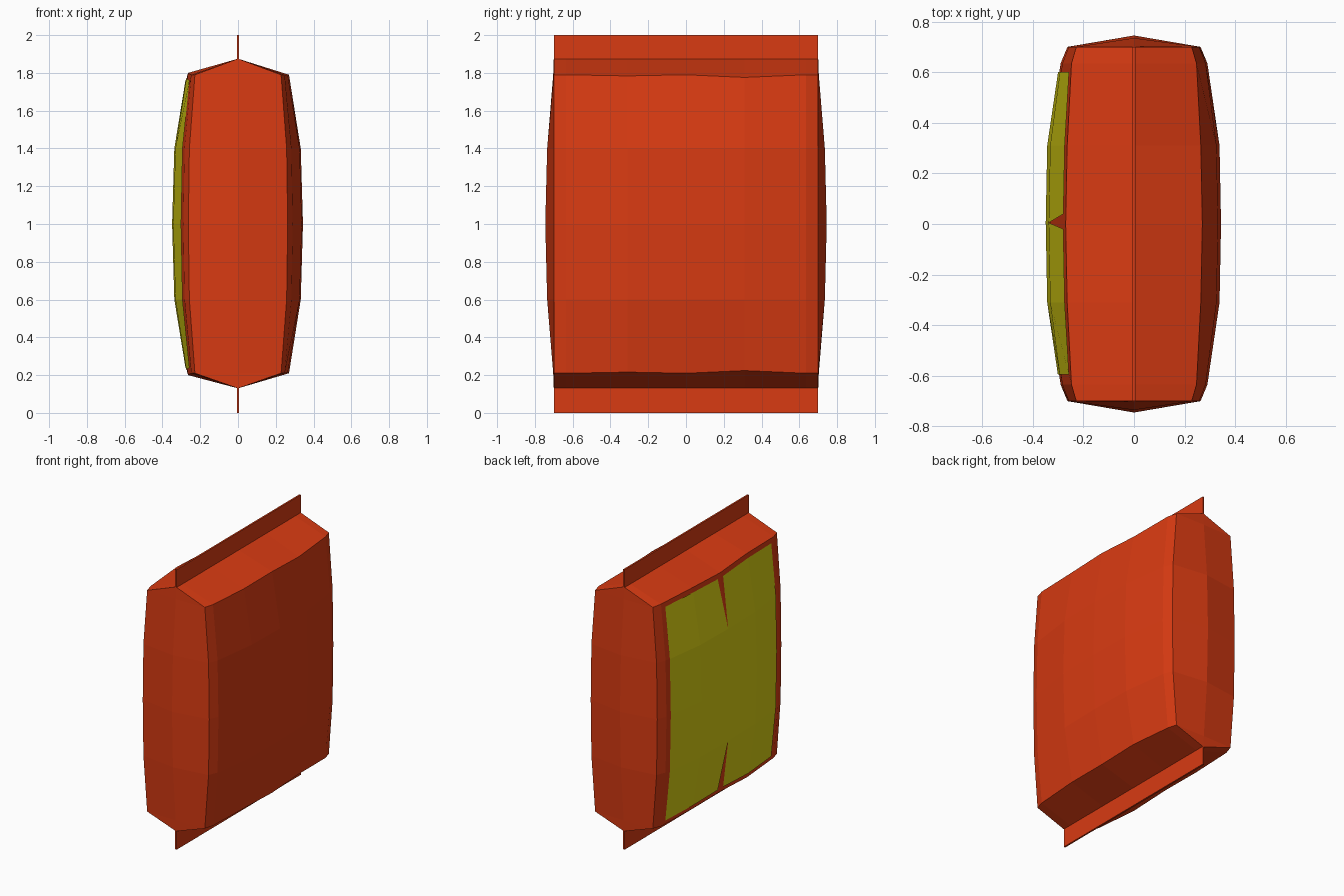
import bpy, bmesh

if "Cube" in bpy.data.objects:
    bpy.data.objects.remove(bpy.data.objects["Cube"])


def material(name, color):
    m = bpy.data.materials.new(name)
    m.diffuse_color = color
    m.use_nodes = True
    m.node_tree.nodes["Principled BSDF"].inputs["Base Color"].default_value = m.diffuse_color
    return m


RED = material("red_orange", (0.69, 0.043, 0.006, 1))
OLIVE = material("yellow_olive", (0.69, 0.62, 0.006, 1))

# Panel columns (y), their bulge at mid height and at the ends
YS = [-0.70, -0.635, -0.31, 0.0, 0.31, 0.635, 0.70]
MID = [0.263, 0.29, 0.338, 0.344, 0.338, 0.29, 0.263]
END = [0.228, 0.247, 0.264, 0.270, 0.264, 0.247, 0.228]
# Crumple of the shoulder edge on each face
DIP = {1: [0, 0, 0.006, 0, 0.014, 0, 0], -1: [0, 0, -0.01, 0.008, 0, -0.004, 0]}
# Height (from centre), bulge weight, side gusset depth
LEVELS = [(-0.79, 0.0, 0.703), (-0.4, 0.84, 0.735), (0, 1.0, 0.745),
          (0.4, 0.84, 0.735), (0.79, 0.0, 0.703)]


def finish(bm, name, mat):
    bmesh.ops.recalc_face_normals(bm, faces=bm.faces)
    me = bpy.data.meshes.new(name)
    bm.to_mesh(me)
    bm.free()
    me.materials.append(mat)
    ob = bpy.data.objects.new(name, me)
    bpy.context.collection.objects.link(ob)
    return ob


def ring(h, w, gusset):
    pts = []
    for side in (1, -1):
        col = list(range(7))[::side]
        for i in col:
            z = h
            if w == 0:
                z -= DIP[side][i] * (1 if h > 0 else -1)
            pts.append((side * (END[i] + (MID[i] - END[i]) * w), YS[i], 1 + z))
        pts.append((0, side * gusset, 1 + h))
    return pts


# Pouch body: stacked rings closed by a ridge at top and bottom
bm = bmesh.new()
rings = [[bm.verts.new(p) for p in ring(*lv)] for lv in LEVELS]
n = len(rings[0])
for a, b in zip(rings, rings[1:]):
    for i in range(n):
        j = (i + 1) % n
        bm.faces.new((a[i], a[j], b[j], b[i]))
for r, z in ((rings[0], 0.13), (rings[-1], 1.875)):
    ridge = [bm.verts.new((0, y, z)) for y in YS]
    for i in range(6):
        bm.faces.new((r[i], r[i + 1], ridge[i + 1], ridge[i]))
        bm.faces.new((r[14 - i], r[13 - i], ridge[i + 1], ridge[i]))
    for g, p, q, e in ((7, 6, 8, 6), (15, 14, 0, 0)):
        bm.faces.new((r[p], r[g], ridge[e]))
        bm.faces.new((r[g], r[q], ridge[e]))
finish(bm, "pouch_body", RED)


# Flat crimped seals
def seal(name, z0, z1):
    bm = bmesh.new()
    bmesh.ops.create_cube(bm, size=1)
    for v in bm.verts:
        v.co = (v.co.x * 0.012, v.co.y * 1.4, (z0 + z1) / 2 + v.co.z * (z1 - z0))
    finish(bm, name, RED)


seal("bottom_seal", 0, 0.132)
seal("top_seal", 1.873, 2)


def lerp(x, xs, vs):
    for i in range(len(xs) - 1):
        if x <= xs[i + 1]:
            t = (x - xs[i]) / (xs[i + 1] - xs[i])
            return vs[i] + (vs[i + 1] - vs[i]) * t
    return vs[-1]


# Label: two panels hugging the left face, with a notch at each end of the split
def label_panel(name, columns):
    bm = bmesh.new()
    grid = []
    hs = [lv[0] for lv in LEVELS]
    ws = [lv[1] for lv in LEVELS]
    for h in (-0.76, -0.4, 0, 0.4, 0.76):
        row = []
        for y_end, y_mid in columns:
            y = y_end if abs(h) > 0.5 else y_mid
            w = lerp(h, hs, ws)
            x = lerp(y, YS, END) * (1 - w) + lerp(y, YS, MID) * w
            z = h
            if abs(h) > 0.5:
                z -= lerp(y, YS, DIP[-1][::-1][::-1]) * (1 if h > 0 else -1)
            row.append(bm.verts.new((-x - 0.005, y, 1 + z)))
        grid.append(row)
    for a, b in zip(grid, grid[1:]):
        for i in range(len(a) - 1):
            bm.faces.new((a[i], b[i], b[i + 1], a[i + 1]))
    finish(bm, name, OLIVE)


label_panel("label_rear_half", [(0.6, 0.6), (0.31, 0.31), (0.04, 0.005)])
label_panel("label_front_half", [(-0.02, 0.005), (-0.31, -0.31), (-0.595, -0.595)])
